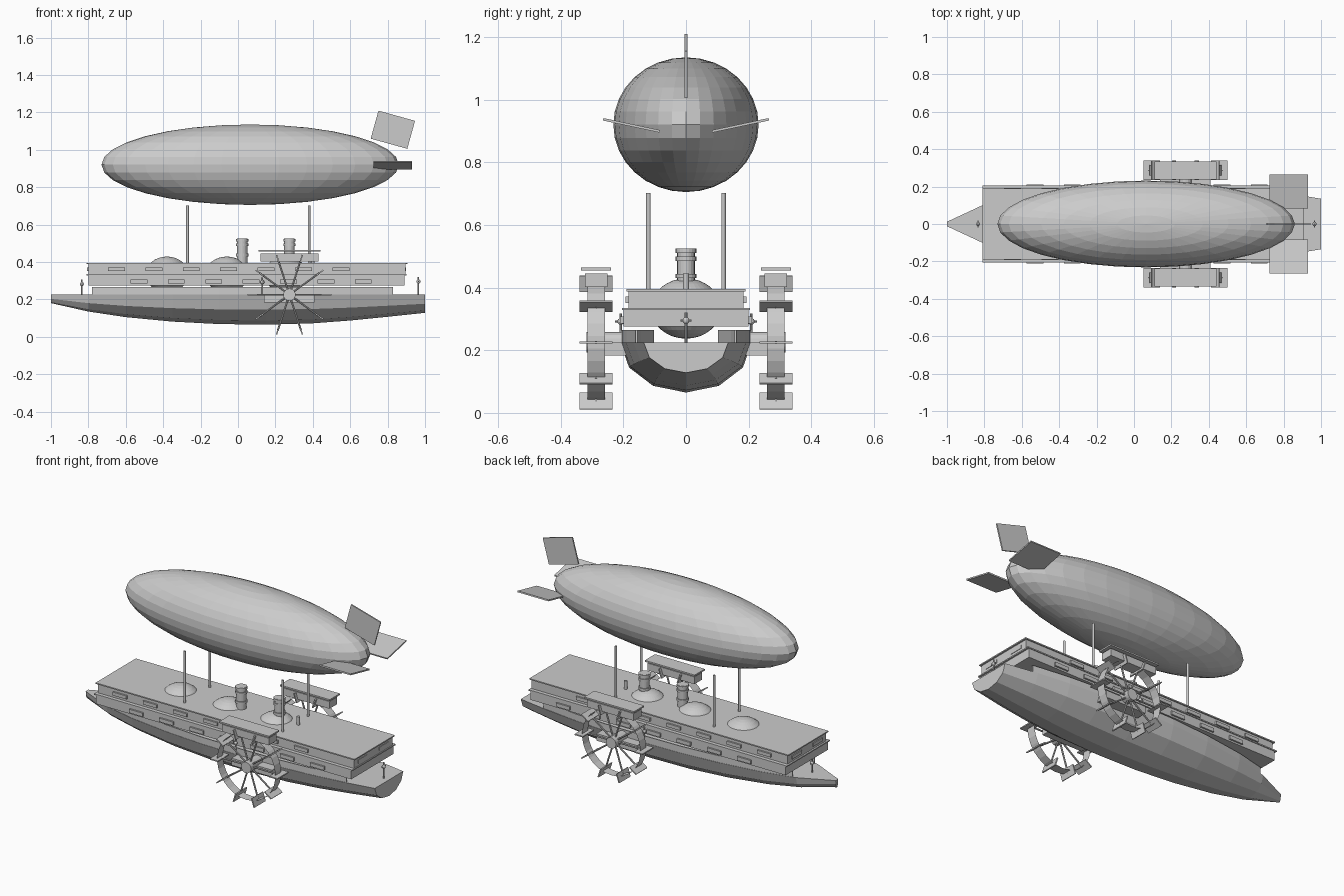
import bpy, bmesh
from math import sin, cos, pi, radians
from mathutils import Matrix, Vector

if "Cube" in bpy.data.objects:
    bpy.data.objects.remove(bpy.data.objects["Cube"])

grey = bpy.data.materials.new("plain grey")
grey.use_nodes = True
grey.diffuse_color = (0.6, 0.6, 0.6, 1)
grey.node_tree.nodes["Principled BSDF"].inputs["Base Color"].default_value = (0.6, 0.6, 0.6, 1)


def finish(name, bm):
    mesh = bpy.data.meshes.new(name)
    bm.to_mesh(mesh)
    bm.free()
    mesh.materials.append(grey)
    ob = bpy.data.objects.new(name, mesh)
    bpy.context.collection.objects.link(ob)
    return ob


def box(name, center, size, axis="X", angle=0):
    bm = bmesh.new()
    bmesh.ops.create_cube(bm, size=1)
    bm.transform(Matrix.Translation(center) @ Matrix.Rotation(radians(angle), 4, axis)
                 @ Matrix.Diagonal((*size, 1)))
    return finish(name, bm)


def span(name, x, y, z):
    """Box given by its low and high limits on each axis."""
    lims = (x, y, z)
    return box(name, [(a + b) / 2 for a, b in lims], [b - a for a, b in lims])


def rod(name, start, end, radius, sides=12, caps=True):
    start, end = Vector(start), Vector(end)
    d = end - start
    bm = bmesh.new()
    bmesh.ops.create_cone(bm, cap_ends=caps, segments=sides, radius1=radius,
                          radius2=radius, depth=d.length)
    bm.transform(Matrix.Translation((start + end) / 2) @ d.to_track_quat("Z", "Y").to_matrix().to_4x4())
    return finish(name, bm)


def ball(name, center, radii, u=32, v=16):
    bm = bmesh.new()
    bmesh.ops.create_uvsphere(bm, u_segments=u, v_segments=v, radius=1)
    bm.transform(Matrix.Translation(center) @ Matrix.Diagonal((*radii, 1)))
    return finish(name, bm)


# Hull stations: x, half width, keel height
DECK = 0.225
STATIONS = [(-1, .012, .18), (-.8, .105, .135), (-.6, .152, .105), (-.35, .187, .081),
            (-.1, .206, .068), (.15, .21, .065), (.4, .206, .072), (.6, .192, .087),
            (.8, .168, .107), (1, .135, .128)]


def half_width(x):
    for (x0, w0, _), (x1, w1, _) in zip(STATIONS, STATIONS[1:]):
        if x <= x1:
            return w0 + (w1 - w0) * (x - x0) / (x1 - x0)


# Hull lofted from half-ellipse sections
bm = bmesh.new()
rings = [[bm.verts.new((x, w * cos(k * pi / 6), DECK - (DECK - keel) * sin(k * pi / 6)))
          for k in range(7)] for x, w, keel in STATIONS]
for a, b in zip(rings, rings[1:]):
    for k in range(6):
        bm.faces.new((a[k], a[k + 1], b[k + 1], b[k]))
    bm.faces.new((a[6], a[0], b[0], b[6]))
bm.faces.new(rings[0])
bm.faces.new(rings[-1])
bmesh.ops.recalc_face_normals(bm, faces=bm.faces)
finish("hull", bm)

# Bulwarks following the hull edge
for side, label in ((1, "left"), (-1, "right")):
    bm = bmesh.new()
    prev = None
    for x in [-.78] + [s[0] for s in STATIONS[2:-2]] + [.83]:
        w = half_width(x) - .002
        cur = [bm.verts.new((x, side * y, z)) for y, z in
               ((w, DECK), (w, .265), (w - .006, .265), (w - .006, DECK))]
        if prev:
            for k in range(4):
                bm.faces.new((prev[k], prev[k - 1], cur[k - 1], cur[k]))
        else:
            bm.faces.new(cur)
        prev = cur
    bm.faces.new(prev)
    bmesh.ops.recalc_face_normals(bm, faces=bm.faces)
    finish(label + "_bulwark", bm)

# Two-storey cabin
span("lower_cabin", (-.80, .89), (-.2, .2), (.275, .332))
span("middle_ledge", (-.81, .90), (-.205, .205), (.328, .335))
span("upper_cabin", (-.80, .895), (-.183, .183), (.335, .388))
span("roof", (-.81, .905), (-.19, .19), (.388, .395))

# Raised shutters along both storeys and on the cabin ends
for side, label in ((1, "left"), (-1, "right")):
    for i in range(7):
        x = -.65 + i * .2
        box(label + "_upper_shutter", (x, side * .186, .361), (.09, .014, .02))
        box(label + "_lower_shutter", (x + .12, side * .203, .296), (.09, .014, .022))
    for x in (-.8, .892):
        box(label + "_end_shutter", (x, side * .1, .361), (.012, .09, .02))

# Boilers showing as domes through the roof
for x in (-.38, -.06, .255):
    ball("boiler_dome", (x, 0, .333), (.115, .112, .096))

# Funnels with collars
for x in (.022, .275):
    rod("funnel", (x, 0, .39), (x, 0, .525), .028, 20)
    for z in (.43, .485, .51):
        rod("funnel_collar", (x, 0, z), (x, 0, z + .014), .033, 20)
rod("vent_pipe", (.4, 0, .39), (.4, 0, .445), .009)

# Lanterns on short posts
for x, y, z in ((.965, 0, .295), (-.835, 0, .282), (.13, .208, .292), (.13, -.208, .292)):
    rod("lantern_post", (x, y, DECK), (x, y, z + .025), .004, 8)
    ball("lantern", (x, y, z), (.011, .011, .011), 12, 8)
    rod("lantern_bar", (x, y - .018, z), (x, y + .018, z), .003, 8)

# Paddle wheels on both sides
WX, WZ = .275, .225
for side, label in ((1, "left"), (-1, "right")):
    wy = side * .287
    span(label + "_wheel_bracket", (.14, .41), sorted((side * .17, side * .262)), (.183, .225))
    rod(label + "_wheel_hub", (WX, side * .2, WZ), (WX, side * .317, WZ), .033, 16)
    rod(label + "_wheel_rim", (WX, wy - .028, WZ), (WX, wy + .028, WZ), .193, 30, False)
    for k in range(10):
        a = k * pi / 5
        d = Vector((cos(a), 0, sin(a)))
        c = Vector((WX, wy, WZ))
        rod(label + "_spoke", c + d * .025, c + d * .2, .005, 8)
        box(label + "_paddle", c + d * .197, (.054, .106, .007), "Y", -k * 36)
    span(label + "_wheel_box", (.12, .43), (wy - .036, wy + .036), (.402, .445))
    span(label + "_wheel_cover", (.11, .44), (wy - .048, wy + .048), (.455, .464))

# Envelope, masts and tail fins
ball("gas_envelope", (.065, 0, .92), (.795, .232, .215))
for x in (-.27, .38):
    for y in (-.12, .12):
        rod("mast", (x, y, .39), (x, y, .702), .007)
box("top_fin", (.828, 0, 1.107), (.203, .008, .155), "Y", 15.5)
for side, label in ((1, "left"), (-1, "right")):
    box(label + "_fin", (.828, side * .174, .918), (.205, .185, .008), "X", side * 12)
